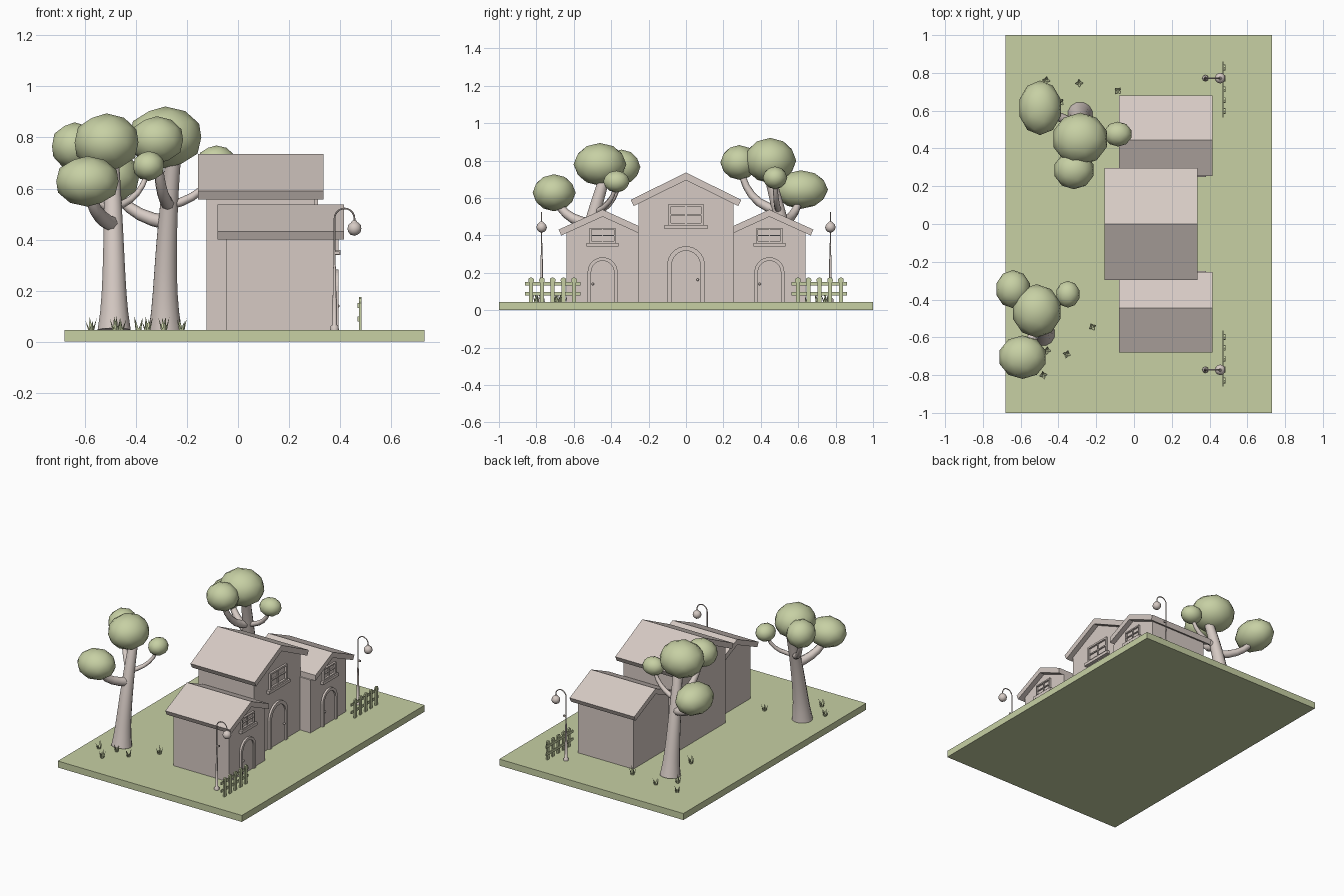
import bpy, bmesh, math, random
from mathutils import Vector

if "Cube" in bpy.data.objects:
    bpy.data.objects.remove(bpy.data.objects["Cube"])

random.seed(4)
G = 0.045  # ground height


def material(name, rgb):
    m = bpy.data.materials.new(name)
    m.diffuse_color = (*rgb, 1)
    m.use_nodes = True
    m.node_tree.nodes["Principled BSDF"].inputs["Base Color"].default_value = m.diffuse_color
    return m


GREEN = material("soft_green", (0.57, 0.63, 0.37))
BEIGE = material("warm_beige", (0.67, 0.59, 0.55))


def finish(bm, name, mat, smooth=False):
    bmesh.ops.recalc_face_normals(bm, faces=bm.faces[:])
    me = bpy.data.meshes.new(name)
    bm.to_mesh(me)
    bm.free()
    me.materials.append(mat)
    if smooth:
        for p in me.polygons:
            p.use_smooth = True
        me.set_sharp_from_angle(angle=math.radians(50))
    ob = bpy.data.objects.new(name, me)
    bpy.context.collection.objects.link(ob)
    return ob


def extrude_x(name, pts, x0, x1, mat):
    """Prism with a (y, z) profile running from x0 to x1."""
    bm = bmesh.new()
    a = [bm.verts.new((x0, y, z)) for y, z in pts]
    b = [bm.verts.new((x1, y, z)) for y, z in pts]
    bm.faces.new(a)
    bm.faces.new(b[::-1])
    n = len(pts)
    for i in range(n):
        j = (i + 1) % n
        bm.faces.new((a[i], a[j], b[j], b[i]))
    return finish(bm, name, mat)


def box(name, x0, x1, y0, y1, z0, z1, mat):
    return extrude_x(name, [(y0, z0), (y1, z0), (y1, z1), (y0, z1)], x0, x1, mat)


def tube(name, P, radii, mat, sides=10):
    """Tapered tube along the points P."""
    bm = bmesh.new()
    rings, d0, u = [], None, None
    for i, p in enumerate(P):
        d = (P[min(i + 1, len(P) - 1)] - P[max(i - 1, 0)]).normalized()
        u = d.orthogonal().normalized() if u is None else d0.rotation_difference(d) @ u
        v, d0 = d.cross(u), d
        angles = [2 * math.pi * k / sides for k in range(sides)]
        rings.append([bm.verts.new(p + radii[i] * (math.cos(t) * u + math.sin(t) * v)) for t in angles])
    for a, b in zip(rings, rings[1:]):
        for k in range(sides):
            j = (k + 1) % sides
            bm.faces.new((a[k], a[j], b[j], b[k]))
    bm.faces.new(rings[0])
    bm.faces.new(rings[-1])
    return finish(bm, name, mat, True)


def ball(name, c, r, mat):
    bm = bmesh.new()
    bmesh.ops.create_icosphere(bm, subdivisions=2, radius=1.01)
    for v in bm.verts:
        v.co = Vector([c[i] + v.co[i] * r[i] for i in range(3)])
    return finish(bm, name, mat, True)


def arch(yc, hw, top):
    """Arch outline from right foot over the top to left foot."""
    angles = [math.pi * k / 16 for k in range(17)]
    arc = [(yc + hw * math.cos(t), top - hw + hw * math.sin(t)) for t in angles]
    return [(yc + hw, G)] + arc + [(yc - hw, G)]


def door(tag, x, yc, hw, rim, knob_y, knob_z):
    top = 0.047 + 2.95 * hw
    rim_in = arch(yc, hw - rim, top - rim)
    extrude_x(tag + "_door_frame", arch(yc, hw, top) + rim_in[::-1], x - 0.01, x + 0.014, BEIGE)
    extrude_x(tag + "_door_panel", rim_in, x - 0.01, x + 0.004, BEIGE)
    ball(tag + "_door_knob", (x + 0.011, knob_y, knob_z), (0.007,) * 3, BEIGE)


def window(tag, x, yc, hw, z0, z1):
    bar, x0, x1 = hw * 0.13, x - 0.01, x + 0.013
    for s in (-1, 1):
        y = yc + s * (hw - bar / 2)
        box(tag + "_window_side", x0, x1, y - bar / 2, y + bar / 2, z0, z1, BEIGE)
    for z in (z0, z1 - bar):
        box(tag + "_window_rail", x0, x1, yc - hw + bar, yc + hw - bar, z, z + bar, BEIGE)
    zm = (z0 + z1) / 2
    box(tag + "_window_cross_rail", x0, x + 0.009, yc - hw + bar, yc + hw - bar, zm - bar / 3, zm + bar / 3, BEIGE)
    box(tag + "_window_cross_post", x0, x + 0.008, yc - bar / 3, yc + bar / 3, z0 + bar, z1 - bar, BEIGE)
    box(tag + "_window_sill", x0, x + 0.022, yc - hw * 1.23, yc + hw * 1.23, z0 - 0.02, z0, BEIGE)


def house(tag, yc, walls, roof, x, ridge, slope, thick):
    """Gabled house; walls and roof give the two y limits, x the wall and roof ends."""
    def top(y):
        return ridge - slope * abs(y - yc)
    a, b = walls
    extrude_x(tag + "_walls", [(a, G), (b, G), (b, top(b) - thick), (yc, ridge - thick), (a, top(a) - thick)], x[0], x[1], BEIGE)
    a, b = roof
    # eaves cut square to the slope, except where the roof meets the main house
    k = thick * slope / (1 + slope * slope)
    c = a + k if abs(a) > 0.26 else a
    d = b - k if abs(b) > 0.26 else b
    extrude_x(tag + "_roof", [(a, top(a)), (yc, ridge), (b, top(b)), (d, top(d) - thick), (yc, ridge - thick), (c, top(c) - thick)], x[2], x[3], BEIGE)


# ground slab
box("lawn_base", -0.68, 0.73, -1, 1, 0, G, GREEN)

# main house
house("main", 0, (-0.255, 0.255), (-0.296, 0.296), (-0.123, 0.30, -0.157, 0.335), 0.736, 0.493, 0.041)
door("main", 0.30, 0, 0.10, 0.024, 0.062, 0.163)
window("main", 0.30, 0, 0.093, 0.455, 0.567)

# side houses, fences and lamps, mirrored in y
for s, tag in ((-1, "left"), (1, "right")):
    yc = 0.446 * s
    house(tag, yc, sorted((0.25 * s, 0.64 * s)), sorted((0.255 * s, 0.681 * s)), (-0.045, 0.38, -0.08, 0.415), 0.538, 0.455, 0.038)
    door(tag, 0.38, yc, 0.08, 0.019, yc - 0.052, 0.14)
    window(tag, 0.38, yc, 0.069, 0.36, 0.44)

    # picket fence
    for i in range(5):
        y, w = s * (0.598 + i * 0.0575), 0.011
        half = [(w, G), (w, 0.148), (w * 1.4, 0.158), (w * 1.2, 0.17)]
        prof = half + [(0, 0.176)] + [(-a, z) for a, z in half[::-1]]
        extrude_x(tag + "_fence_picket", [(y + a, z) for a, z in prof], 0.474, 0.484, GREEN)
    for z in (0.08, 0.133):
        a, b = sorted((s * 0.565, s * 0.86))
        box(tag + "_fence_rail", 0.468, 0.475, a, b, z, z + 0.018, GREEN)

    # street lamp: stepped post, bent arm, globe with cap
    y, px, r = s * 0.772, 0.378, 0.039
    steps = ((G, 0.017), (0.06, 0.016), (0.066, 0.009), (0.165, 0.009), (0.175, 0.007), (0.285, 0.006), (0.30, 0.004), (0.36, 0.004))
    tube(tag + "_lamp_post", [Vector((px, y, z)) for z, q in steps], [q for z, q in steps], BEIGE, 8)
    arc = [Vector((px + r - r * math.cos(t), y, 0.483 + r * math.sin(t))) for t in (math.pi * k / 10 for k in range(11))]
    arm = [Vector((px, y, 0.35))] + arc + [Vector((px + 2 * r, y, 0.465))]
    tube(tag + "_lamp_arm", arm, [0.0035] * len(arm), BEIGE, 6)
    box(tag + "_lamp_bracket", px, px + 0.02, y - 0.004, y + 0.004, 0.342, 0.354, BEIGE)
    ball(tag + "_lamp_globe", (px + 2 * r, y, 0.443), (0.028,) * 3, BEIGE)
    tube(tag + "_lamp_cap", [Vector((px + 2 * r, y, z)) for z in (0.462, 0.475)], (0.017, 0.007), BEIGE, 8)


def bezier(a, b, c, n):
    return [(1 - t) ** 2 * a + 2 * t * (1 - t) * b + t * t * c for t in (i / n for i in range(n + 1))]


def tree(tag, base, bend, top, crown, clumps):
    """Curved flared trunk, with one branch rising into each side clump of leaves."""
    path = bezier(Vector(base), Vector(bend), Vector(top), 10)
    tube(tag + "_tree_trunk", path, [0.053 - 0.0024 * i + 0.014 * (1 - i / 10) ** 8 for i in range(11)], BEIGE, 12)
    ball(tag + "_tree_crown", *crown, GREEN)
    for centre, size, z in clumps:
        end = Vector(centre)
        start = min(path, key=lambda p: abs(p.z - z))
        mid = start.lerp(end, 0.85)
        mid.z = start.z + 0.03
        r = size[0] * 0.25
        tube(tag + "_tree_branch", bezier(start, mid, end, 6), [r * (1 - 0.07 * i) for i in range(7)], BEIGE, 8)
        ball(tag + "_tree_leaves", centre, size, GREEN)


tree("back", (-0.285, 0.58, G), (-0.29, 0.54, 0.40), (-0.25, 0.44, 0.74),
     ((-0.285, 0.45, 0.80), (0.147, 0.138, 0.12)),
     [((-0.497, 0.615, 0.645), (0.114, 0.143, 0.102), 0.47),
      ((-0.318, 0.285, 0.79), (0.107, 0.1, 0.092), 0.54),
      ((-0.085, 0.476, 0.708), (0.074, 0.065, 0.06), 0.54)])
tree("front", (-0.485, -0.58, G), (-0.485, -0.54, 0.40), (-0.495, -0.43, 0.72),
     ((-0.515, -0.46, 0.78), (0.13, 0.14, 0.113)),
     [((-0.59, -0.705, 0.628), (0.127, 0.114, 0.098), 0.47),
      ((-0.35, -0.372, 0.688), (0.063, 0.07, 0.058), 0.52),
      ((-0.64, -0.345, 0.766), (0.092, 0.1, 0.092), 0.54)])

# grass tufts: a few pointed blades each
spots = [(-0.465, 0.76), (-0.39, 0.645), (-0.29, 0.745), (-0.085, 0.705), (-0.29, 0.36),
         (-0.22, -0.545), (-0.355, -0.69), (-0.48, -0.80), (-0.46, -0.67), (-0.575, -0.70)]
for x, y in spots:
    bm = bmesh.new()
    start = random.uniform(0, 6)
    for k in range(4):
        t = start + k * math.pi / 2
        out = Vector((math.cos(t), math.sin(t), 0))
        side = Vector((-out.y, out.x, 0)) * 0.009
        c = Vector((x, y, G)) + out * 0.007
        base = [bm.verts.new(p) for p in (c - side, c + out * 0.005, c + side, c - out * 0.003)]
        top = bm.verts.new(c + out * 0.016 + Vector((0, 0, random.uniform(0.035, 0.056))))
        for i in range(4):
            bm.faces.new((base[i], base[(i + 1) % 4], top))
        bm.faces.new(base[::-1])
    finish(bm, "grass_tuft", GREEN)
